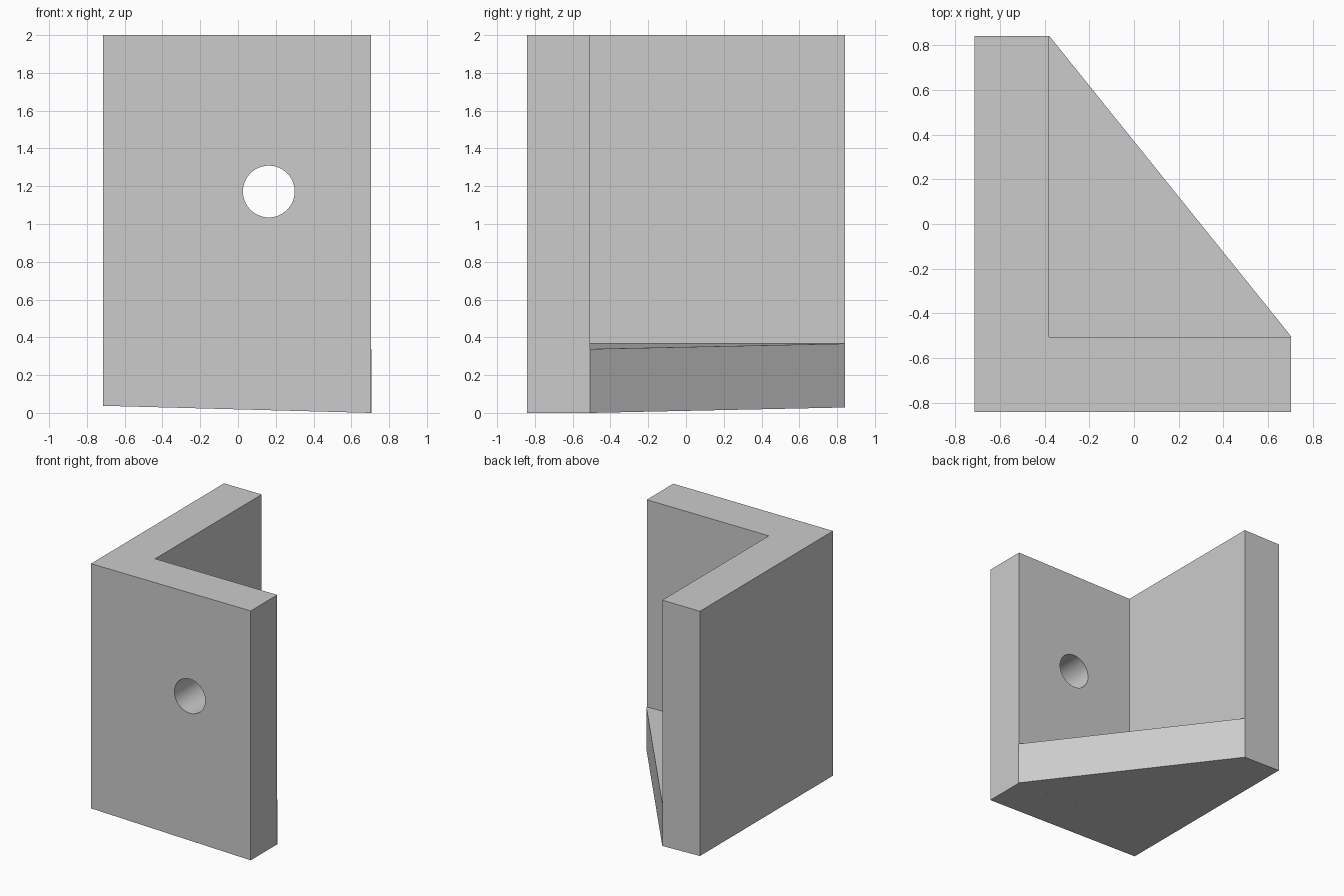
import bpy, bmesh, math

cube = bpy.data.objects.get("Cube")
if cube:
    bpy.data.objects.remove(cube, do_unlink=True)

# Single plain grey
grey = bpy.data.materials.new("light grey")
grey.use_nodes = True
colour = (0.6, 0.6, 0.6, 1)
grey.diffuse_color = colour
grey.node_tree.nodes["Principled BSDF"].inputs["Base Color"].default_value = colour

# Plan dimensions
LEFT, INNER_X, RIGHT, TIP = -0.714, -0.38, 0.703, 0.707
FRONT, INNER_Y, BACK = -0.843, -0.507, 0.843
TOP, PLATE = 2.0, 0.338


def underside(x):
    """Height of the slightly sloping underside."""
    return max(0.0, 0.0265 * (RIGHT - x))


def prism(name, outline, top):
    """Extrude a plan outline from the sloping underside up to top(x)."""
    bm = bmesh.new()
    low = [bm.verts.new((x, y, underside(x))) for x, y in outline]
    high = [bm.verts.new((x, y, top(x))) for x, y in outline]
    bm.faces.new(low[::-1])
    bm.faces.new(high)
    n = len(outline)
    for i in range(n):
        j = (i + 1) % n
        bm.faces.new((low[i], low[j], high[j], high[i]))
    bmesh.ops.recalc_face_normals(bm, faces=bm.faces)
    mesh = bpy.data.meshes.new(name)
    bm.to_mesh(mesh)
    bm.free()
    mesh.materials.append(grey)
    obj = bpy.data.objects.new(name, mesh)
    bpy.context.collection.objects.link(obj)
    return obj


# Two upright walls joined in an L
walls = prism("corner_walls", [
    (LEFT, FRONT), (RIGHT, FRONT), (RIGHT, INNER_Y),
    (INNER_X, INNER_Y), (INNER_X, BACK), (LEFT, BACK)], lambda x: TOP)

# Triangular floor between the walls
prism("floor_gusset", [
    (INNER_X, INNER_Y), (TIP, INNER_Y), (INNER_X, BACK)],
    lambda x: underside(x) + PLATE)

# Round hole through the front wall
bpy.ops.mesh.primitive_cylinder_add(
    vertices=64, radius=0.137, depth=0.6,
    location=(0.163, (FRONT + INNER_Y) / 2, 1.172),
    rotation=(math.pi / 2, 0, 0))
cutter = bpy.context.object
cutter.name = "hole_cutter"
cutter.data.materials.append(grey)
cutter.hide_render = True
bore = walls.modifiers.new("bolt_hole", "BOOLEAN")
bore.operation = "DIFFERENCE"
bore.solver = "EXACT"
bore.object = cutter

# Bake the hole, then smooth only its curved inside
bpy.ops.object.select_all(action="DESELECT")
walls.select_set(True)
bpy.context.view_layer.objects.active = walls
bpy.ops.object.modifier_apply(modifier=bore.name)
bpy.data.objects.remove(cutter, do_unlink=True)
bpy.ops.object.shade_smooth_by_angle(angle=math.radians(30))
